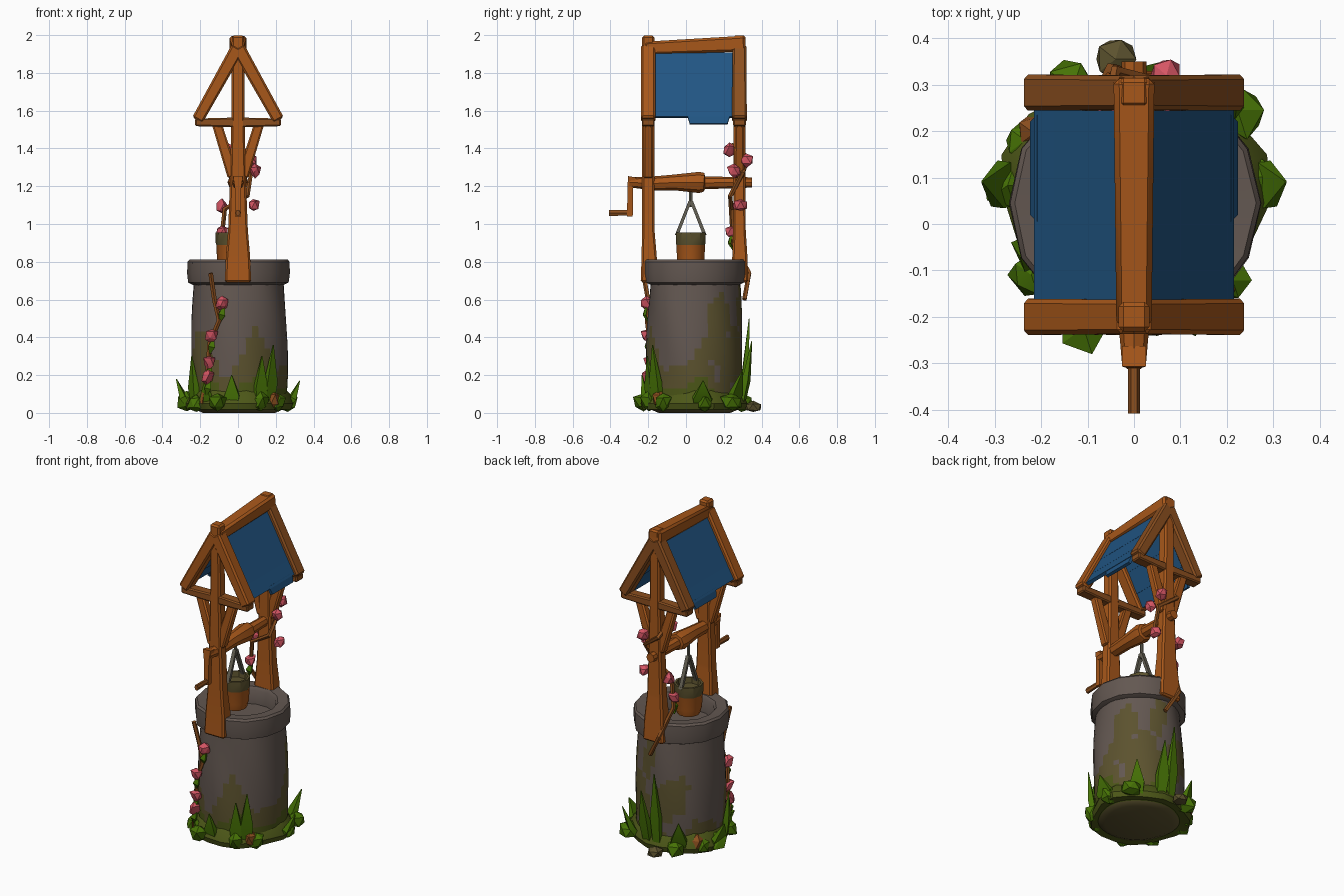
import bpy, bmesh, math, random
from mathutils import Vector as V

if "Cube" in bpy.data.objects:
    bpy.data.objects.remove(bpy.data.objects["Cube"])
random.seed(4)
CY = 0.045  # well axis offset in y


def mat(name, r, g, b):
    m = bpy.data.materials.new(name)
    m.diffuse_color = tuple((c / 255) ** 2.2 for c in (r, g, b)) + (1,)
    m.use_nodes = True
    m.node_tree.nodes["Principled BSDF"].inputs["Base Color"].default_value = m.diffuse_color
    return m


STONE = mat("stone", 99, 88, 82)
LICHEN = mat("brown_moss", 92, 83, 50)
MOSS = mat("green_moss", 78, 88, 30)
WOOD = mat("wood", 166, 88, 32)
DARKWOOD = mat("dark_wood", 138, 80, 36)
BLUE = mat("blue_roof", 38, 86, 130)
GREEN = mat("leaf_green", 72, 114, 14)
PINK = mat("flower_pink", 212, 86, 100)
METAL = mat("grey_metal", 100, 96, 84)


def finish(name, bm, mats, rule=None, angle=35):
    bmesh.ops.recalc_face_normals(bm, faces=bm.faces)
    if rule:
        for f in bm.faces:
            f.material_index = rule(f.calc_center_median())
    me = bpy.data.meshes.new(name)
    bm.to_mesh(me)
    bm.free()
    for m in mats:
        me.materials.append(m)
    ob = bpy.data.objects.new(name, me)
    bpy.context.collection.objects.link(ob)
    bpy.ops.object.select_all(action='DESELECT')
    ob.select_set(True)
    bpy.context.view_layer.objects.active = ob
    bpy.ops.object.shade_smooth_by_angle(angle=math.radians(angle))
    return ob


def loft(name, secs, m, n=4, u=(0, 1, 0), bevel=0):
    """Tube through sections (point, half size along u, half size across)."""
    bm = bmesh.new()
    pts = [V(s[0]) for s in secs]
    k, off = (math.sqrt(2), math.pi / 4) if n == 4 else (1, 0)
    rings = []
    for i, s in enumerate(secs):
        t = (pts[min(i + 1, len(pts) - 1)] - pts[max(i - 1, 0)]).normalized()
        a = V(u)
        a = (a - t * a.dot(t)).normalized()
        b = t.cross(a)
        rings.append([bm.verts.new(pts[i] + k * (a * s[1] * math.cos(w) + b * s[2] * math.sin(w)))
                      for w in (off + math.tau * j / n for j in range(n))])
    for r0, r1 in zip(rings, rings[1:]):
        for j in range(n):
            bm.faces.new((r0[j], r0[(j + 1) % n], r1[(j + 1) % n], r1[j]))
    bm.faces.new(rings[0])
    bm.faces.new(rings[-1])
    if bevel:
        bmesh.ops.bevel(bm, geom=list(bm.edges), offset=bevel, segments=1, affect='EDGES')
    return finish(name, bm, [m])


def lathe(name, prof, mats, centre, n=16, rule=None, wob=0.0):
    """Closed turned shape; the first and last profile rings are capped."""
    bm = bmesh.new()
    rings = []
    for r, z in prof:
        ring = []
        for j in range(n):
            w = math.tau * j / n
            q = r * (1 + wob * math.sin(3 * w + 5 * z) + wob * math.sin(5 * w + 9 * z))
            ring.append(bm.verts.new((centre[0] + q * math.cos(w), centre[1] + q * math.sin(w), z)))
        rings.append(ring)
    for r0, r1 in zip(rings, rings[1:]):
        for j in range(n):
            bm.faces.new((r0[j], r0[(j + 1) % n], r1[(j + 1) % n], r1[j]))
    bm.faces.new(rings[0])
    bm.faces.new(rings[-1])
    return finish(name, bm, mats, rule)


def blob(name, p, size, m, jit=0.25):
    bm = bmesh.new()
    bmesh.ops.create_icosphere(bm, subdivisions=1, radius=1)
    for v in bm.verts:
        c = v.co * (1 + random.uniform(-jit, jit))
        v.co = V((p[0] + c.x * size[0], p[1] + c.y * size[1], max(0.005, p[2] + c.z * size[2])))
    return finish(name, bm, [m], angle=25)


def ground(deg, r, z=0.0):
    a = math.radians(deg)
    return V((r * math.cos(a), CY + r * math.sin(a), z))


# Well shaft: stone, with brown moss climbing from a green base
def mossy(c):
    a = math.atan2(c.y - CY, c.x)
    h = 0.22 + 0.08 * math.cos(a + 1.1) + 0.07 * math.sin(5 * a + 1) + 0.03 * math.sin(11 * a)
    for deg, z, w, t in ((30, 0.45, 0.3, 0.17), (55, 0.3, 0.4, 0.16), (-70, 0.33, 0.2, 0.12), (110, 0.33, 0.4, 0.14),
                         (75, 0.55, 0.22, 0.12), (215, 0.32, 0.3, 0.12)):
        d = (a - math.radians(deg) + math.pi) % math.tau - math.pi
        if (d / w) ** 2 + ((c.z - z - 0.15 * d) / t) ** 2 < 1 + 0.25 * math.sin(14 * a + 30 * c.z):
            return 1
    return 2 if 0.02 < c.z < h * 0.55 else 1 if c.z < h else 0


def shaft_r(z):
    return 0.235 + 0.02 * math.sin(math.pi * min(1, (z + 0.12) / 0.84))


lathe("well_shaft", [(0.19, 0.0), (0.225, 0.015)] + [(shaft_r(z), z) for z in (0.04 + 0.03 * i for i in range(23))],
      [STONE, LICHEN, MOSS], (0.005, CY), 44, mossy, 0.012)
# Rim, hollow down to a floor
lathe("well_rim", [(0.235, 0.675), (0.266, 0.69), (0.272, 0.74), (0.27, 0.8), (0.26, 0.812), (0.2, 0.808),
                   (0.188, 0.79), (0.185, 0.705)],
      [STONE], (0.003, CY), 14, None, 0.01)

# Mossy skirt with green clumps
lathe("moss_skirt", [(0.21, 0.02), (0.275, 0.018), (0.285, 0.05), (0.262, 0.1), (0.235, 0.13)],
      [MOSS], (0, CY), 18, None, 0.04)
for deg, r, s in ((-112, 0.29, 0.055), (-64, 0.27, 0.045), (-38, 0.27, 0.045), (12, 0.27, 0.05),
                  (42, 0.3, 0.06), (118, 0.28, 0.06), (172, 0.275, 0.05), (215, 0.27, 0.05), (150, 0.27, 0.05)):
    blob("grass_clump", ground(deg, r, 0.055), (s, s, 0.055), GREEN)
blob("back_rock", (-0.04, 0.355, 0.03), (0.046, 0.05, 0.035), LICHEN, 0.1)
for deg in (-45, 145):
    blob("small_rock", ground(deg, 0.262, 0.07), (0.04, 0.04, 0.055), DARKWOOD, 0.15)

# Pointed leaves: angle, tip height, half width, tip radius
for deg, h, w, r in ((-50, 0.36, 0.035, 0.29), (-63, 0.3, 0.035, 0.28), (-97, 0.2, 0.04, 0.28), (8, 0.17, 0.05, 0.33),
                     (48, 0.22, 0.04, 0.34), (78, 0.38, 0.035, 0.31), (93, 0.5, 0.03, 0.29), (122, 0.22, 0.045, 0.31),
                     (172, 0.18, 0.05, 0.33), (205, 0.3, 0.035, 0.27), (232, 0.16, 0.04, 0.29)):
    a = math.radians(deg)
    loft("grass_blade", [(ground(deg, 0.25, 0.03), w * 0.7, 0.014), (ground(deg, 0.5 * r + 0.125, h * 0.45), w, 0.016),
                         (ground(deg, r, h), 0.002, 0.002)], GREEN, u=(-math.sin(a), math.cos(a), 0))

# Gable ends: post, rafters, tie and braces
for end, y, yb in (("front", -0.2, -0.195), ("back", 0.283, 0.285)):
    loft(end + "_post", [((0, yb, 0.69), 0.045, 0.07), ((0, yb, 0.83), 0.04, 0.064), ((0, y, 0.97), 0.033, 0.052),
                         ((0, y, 1.24), 0.032, 0.042), ((0, y, 1.6), 0.032, 0.034), ((0, y, 1.998), 0.032, 0.033)],
         WOOD, u=(0, 1, 0), bevel=0.01)
    loft(end + "_tie", [((-0.228, y, 1.538), 0.034, 0.02), ((0, y, 1.538), 0.03, 0.026), ((0.228, y, 1.538), 0.034, 0.02)],
         DARKWOOD, bevel=0.007)
    for s in (-1, 1):
        loft(end + "_rafter", [((0, y, 1.935), 0.037, 0.036), ((s * 0.215, y, 1.55), 0.039, 0.031)],
             DARKWOOD if end == "back" else WOOD, bevel=0.01)
        loft(end + "_brace", [((s * 0.025, y, 1.25), 0.026, 0.03), ((s * 0.112, y, 1.53), 0.024, 0.026)],
             WOOD, bevel=0.008)
# Ridge beam
loft("ridge_beam", [((0, -0.22, 1.93), 0.038, 0.035), ((0, 0.315, 1.955), 0.044, 0.042)], WOOD, u=(1, 0, 0), bevel=0.012)

# Blue roof slats, overlapping downward, with a ragged lower edge
for s in (-1, 1):
    for i, (a, b) in enumerate(((0.0, 0.4), (0.36, 0.72), (0.68, 0.93))):
        lift = 0.003 * i
        p = [V((s * (0.022 + 0.188 * t + lift + 0.004 * k), 0.04, 1.905 - 0.372 * t + lift))
             for k, t in enumerate((a, b))]
        loft("roof_slat", [(p[0], 0.205, 0.008), (p[1], 0.205, 0.01)], BLUE)
    loft("roof_edge", [((s * 0.2, 0.12, 1.58), 0.115, 0.009), ((s * 0.216, 0.12, 1.53), 0.1, 0.009)], BLUE)

# Axle with thick drum, crank and handle
loft("axle", [((0, -0.3, 1.22), 0.026, 0.026), ((0, -0.16, 1.215), 0.038, 0.038), ((0, -0.06, 1.22), 0.042, 0.042),
              ((0, 0.07, 1.22), 0.056, 0.056), ((0, 0.095, 1.22), 0.05, 0.05), ((0, 0.1, 1.218), 0.034, 0.034),
              ((0, 0.35, 1.22), 0.027, 0.027)], WOOD, n=8, u=(1, 0, 0))
loft("crank_arm", [((0, -0.285, 1.25), 0.026, 0.022), ((0, -0.295, 1.19), 0.017, 0.015), ((0, -0.297, 1.04), 0.015, 0.015)],
     WOOD, u=(1, 0, 0))
loft("crank_handle", [((0, -0.285, 1.06), 0.013, 0.015), ((0, -0.408, 1.058), 0.013, 0.019)], DARKWOOD, n=6, u=(1, 0, 0))

# Bucket with moss-stained top band, handle and rope
BX, BY = -0.035, 0.025
lathe("bucket", [(0.066, 0.77), (0.076, 0.81), (0.08, 0.89), (0.083, 0.9), (0.083, 0.955), (0.07, 0.955), (0.066, 0.92)],
      [WOOD, LICHEN], (BX, BY), 10, lambda c: int(c.z > 0.893))
for s in (-1, 1):
    loft("bucket_handle", [((BX, BY + s * 0.075, 0.94), 0.011, 0.009), ((BX, BY + s * 0.004, 1.12), 0.011, 0.008)],
         METAL, u=(1, 0, 0))
loft("rope", [((BX, BY, 1.09), 0.01, 0.012), ((BX, BY, 1.22), 0.009, 0.009)], METAL, n=6, u=(1, 0, 0))

# Climbing vines on the shaft front and round the back post
vines = {
    "shaft_vine": [(-0.145, -0.225, 0.74), (-0.125, -0.2, 0.6), (-0.1, -0.205, 0.49), (-0.15, -0.19, 0.37),
                   (-0.16, -0.18, 0.22), (-0.19, -0.16, 0.05)],
    "post_vine": [(0.03, 0.31, 0.6), (-0.05, 0.335, 0.74), (-0.09, 0.25, 0.9),
                  (-0.07, 0.24, 1.08), (0.05, 0.235, 1.15), (0.07, 0.3, 1.27), (-0.04, 0.33, 1.35), (-0.06, 0.24, 1.42)]}
for name, pts in vines.items():
    loft(name, [(p, 0.013, 0.013) for p in pts], DARKWOOD, n=5, u=(0.6, 0.8, 0.1))

# Flowers, a few with a small leaf
for i, p in enumerate(((-0.085, -0.21, 0.58), (-0.14, -0.2, 0.41), (-0.155, -0.19, 0.27), (-0.16, -0.195, 0.19),
                       (0.09, 0.255, 1.28), (0.08, 0.29, 1.1), (-0.085, 0.285, 1.09), (-0.085, 0.24, 0.96),
                       (-0.06, 0.23, 1.39), (0.07, 0.32, 1.34))):
    blob("flower", p, (0.032, 0.038, 0.04), PINK)
    if i < 4 or i == 7:
        q = V(p)
        loft("vine_leaf", [(q + V((0.01, 0, -0.02)), 0.006, 0.006), (q + V((0.0, -0.01, -0.06)), 0.018, 0.008),
                           (q + V((-0.01, 0.01, -0.1)), 0.002, 0.002)], GREEN, u=(1, 0, 0))
